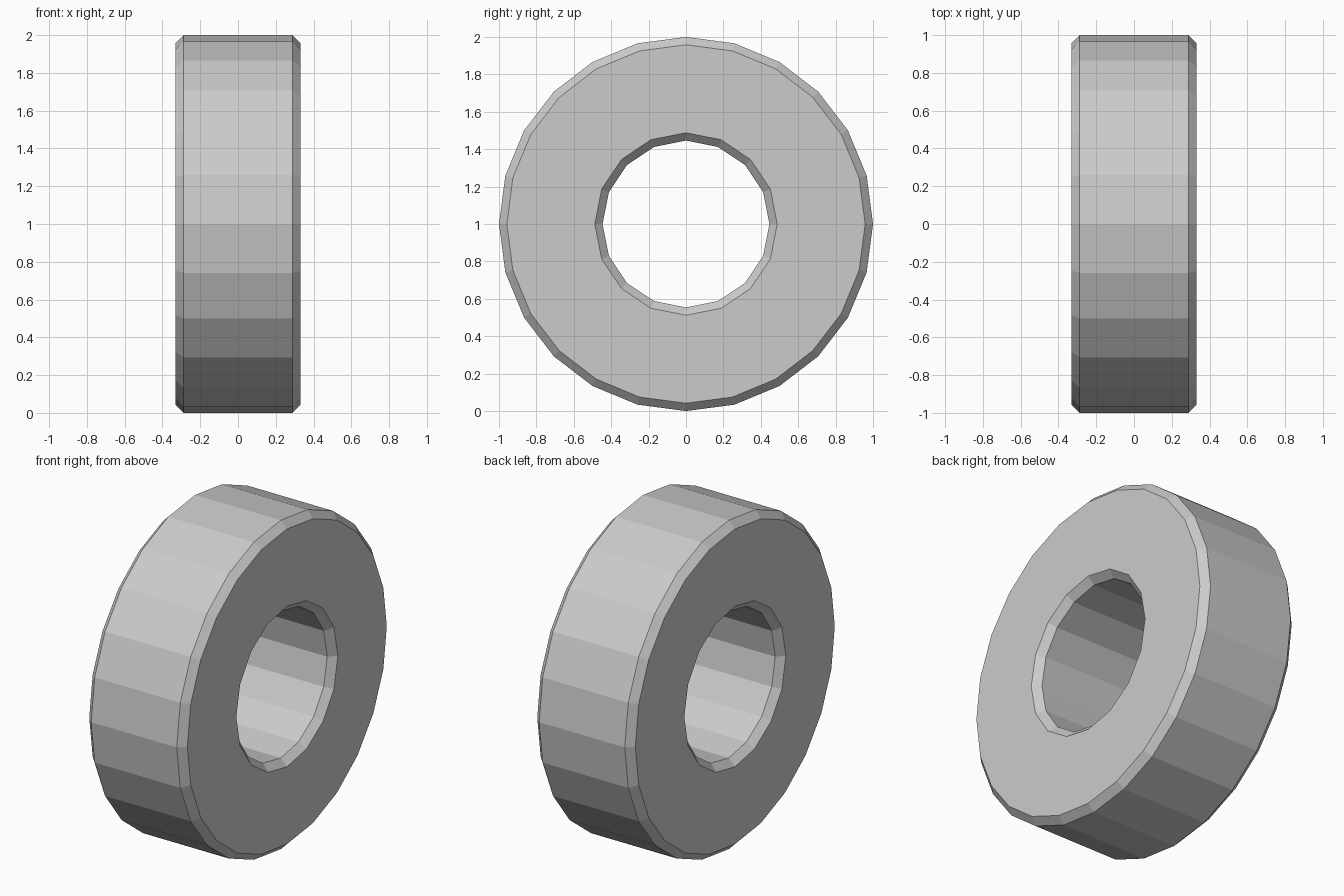
import bpy, bmesh
from math import sin, cos, tau

if "Cube" in bpy.data.objects:
    bpy.data.objects.remove(bpy.data.objects["Cube"])

OUTER_SIDES, INNER_SIDES, SECTORS = 24, 16, 8
HALF_WIDTH, CHAMFER = 0.33, 0.042
R_OUT, R_IN = 1.0, 0.446

bm = bmesh.new()


def ring(x, r, n):
    return [bm.verts.new((x, r * sin(tau * i / n), 1 + r * cos(tau * i / n)))
            for i in range(n)]


def wall(r, n, grow):
    """Chamfered cylinder wall; returns its two rim loops."""
    inner_x = HALF_WIDTH - CHAMFER
    loops = [ring(x, rad, n) for x, rad in (
        (-HALF_WIDTH, r + grow), (-inner_x, r), (inner_x, r), (HALF_WIDTH, r + grow))]
    for a, b in zip(loops, loops[1:]):
        for i in range(n):
            j = (i + 1) % n
            bm.faces.new((a[i], a[j], b[j], b[i]))
    return loops[0], loops[-1]


# Outer rim and centre bore
outer_rims = wall(R_OUT, OUTER_SIDES, -CHAMFER)
bore_rims = wall(R_IN, INNER_SIDES, CHAMFER)

# Flat side faces, one polygon per matching sector of both rims
for outer, bore in zip(outer_rims, bore_rims):
    so, si = OUTER_SIDES // SECTORS, INNER_SIDES // SECTORS
    for s in range(SECTORS):
        arc = [outer[(s * so + k) % OUTER_SIDES] for k in range(so + 1)]
        back = [bore[(s * si + k) % INNER_SIDES] for k in range(si, -1, -1)]
        bm.faces.new(arc + back)

bmesh.ops.recalc_face_normals(bm, faces=bm.faces)
mesh = bpy.data.meshes.new("wheel_ring")
bm.to_mesh(mesh)
bm.free()
bpy.context.collection.objects.link(bpy.data.objects.new("wheel_ring", mesh))
